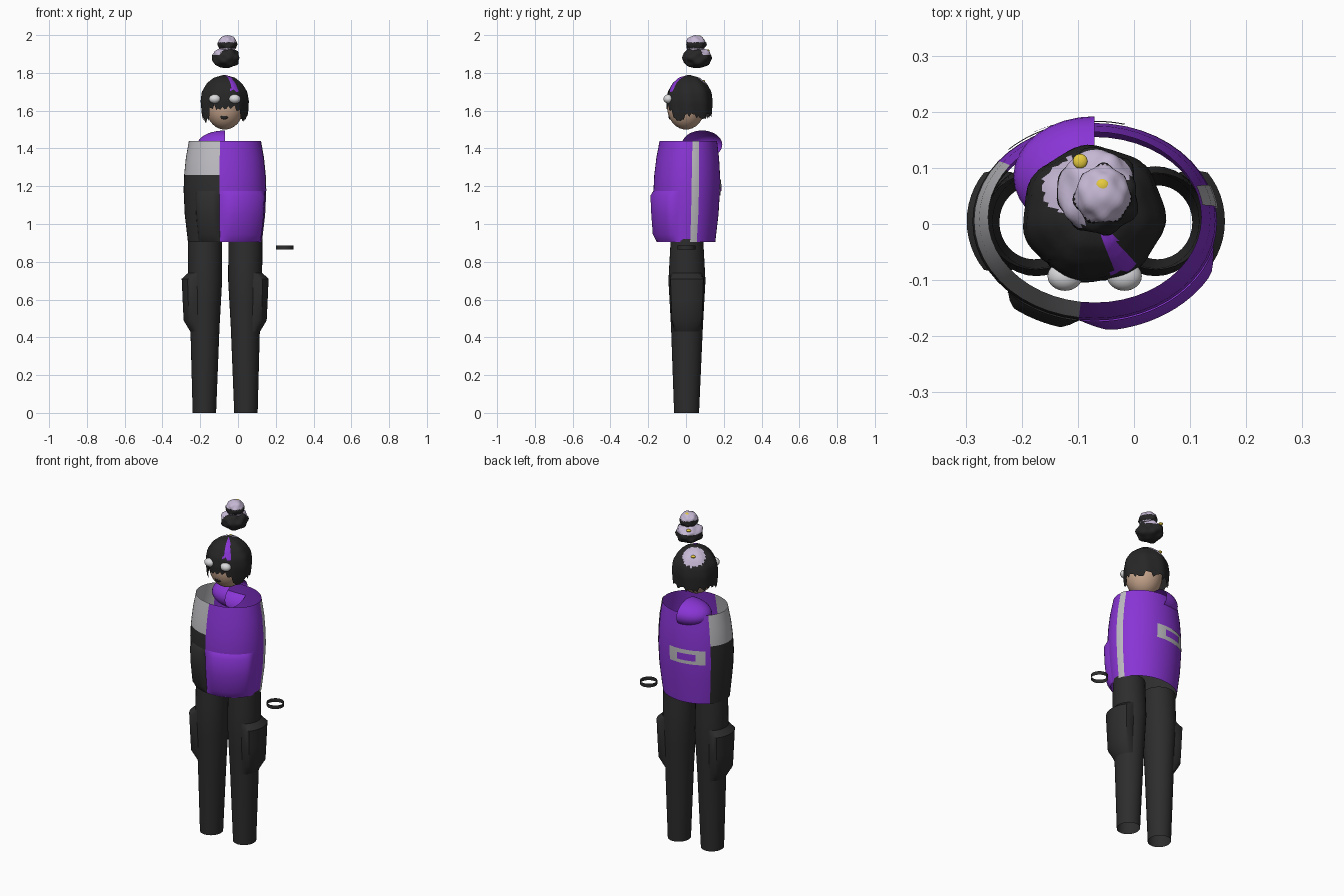
import bpy, bmesh, math, random
from mathutils import Vector

random.seed(4)
if "Cube" in bpy.data.objects:
    bpy.data.objects.remove(bpy.data.objects["Cube"])

AXIS = -0.068  # body centre line in x


def material(name, *rgb):
    m = bpy.data.materials.new(name)
    m.use_nodes = True
    m.diffuse_color = (*rgb, 1)
    m.node_tree.nodes["Principled BSDF"].inputs["Base Color"].default_value = (*rgb, 1)
    return m


PURPLE = material("purple cloth", 0.25, 0.035, 0.66)
BLACK = material("black cloth", 0.026, 0.026, 0.026)
GREY = material("light grey cloth", 0.52, 0.51, 0.54)
HAIR = material("black hair", 0.02, 0.02, 0.021)
LAVENDER = material("lavender petal", 0.56, 0.48, 0.66)
YELLOW = material("yellow", 0.8, 0.6, 0.05)
SKIN = material("skin", 0.56, 0.37, 0.26)
WHITE = material("white", 0.7, 0.7, 0.72)


def finish(name, bm, mats, rule=None):
    """Turn a bmesh into an object; rule(face centre) picks the material."""
    bmesh.ops.recalc_face_normals(bm, faces=bm.faces)
    if rule:
        for f in bm.faces:
            f.material_index = rule(f.calc_center_median())
    mesh = bpy.data.meshes.new(name)
    bm.to_mesh(mesh)
    bm.free()
    for m in mats:
        mesh.materials.append(m)
    ob = bpy.data.objects.new(name, mesh)
    bpy.context.collection.objects.link(ob)
    bpy.ops.object.select_all(action="DESELECT")
    ob.select_set(True)
    bpy.context.view_layer.objects.active = ob
    bpy.ops.object.shade_smooth_by_angle(angle=math.radians(40))
    return ob


def section(rows, z):
    """Interpolate the ellipse (cx, cy, rx, ry) of a profile at height z."""
    for lo, hi in zip(rows, rows[1:]):
        if z <= hi[0]:
            break
    t = (z - lo[0]) / (hi[0] - lo[0])
    return [a + (b - a) * t for a, b in zip(lo[1:], hi[1:])]


def sheet(name, grid, mats, closed=False, rule=None):
    """Skin a grid of points, one list for each ring."""
    bm = bmesh.new()
    rings = [[bm.verts.new(p) for p in ring] for ring in grid]
    for lo, hi in zip(rings, rings[1:]):
        n = len(lo)
        for i in range(n if closed else n - 1):
            j = (i + 1) % n
            bm.faces.new((lo[i], lo[j], hi[j], hi[i]))
    return finish(name, bm, mats, rule)


def shell(name, rows, zs, mats, a0=0, a1=360, seg=48, lift=0, puff=0, rule=None, flip=False):
    """Elliptical tube, or a raised patch of one between two angles."""
    closed = a1 - a0 == 360
    grid = []
    for k, z in enumerate(zs):
        cx, cy, rx, ry = section(rows, z)
        ring = []
        for i in range(seg if closed else seg + 1):
            t = i / seg
            a = math.radians(a0 + (a1 - a0) * t)
            swell = puff * min(1, 6 * t, 6 * (1 - t)) if 0 < k < len(zs) - 1 else 0
            x = cx + (rx + lift + swell) * math.cos(a)
            y = cy + (ry + lift + swell) * math.sin(a)
            ring.append((2 * AXIS - x if flip else x, y, z))
        grid.append(ring)
    return sheet(name, grid, mats, closed, rule)


def ball(name, centre, radii, mats, rule=None, lump=0, keep=None):
    bm = bmesh.new()
    if lump:
        bmesh.ops.create_icosphere(bm, subdivisions=4, radius=1)
    else:
        bmesh.ops.create_uvsphere(bm, u_segments=32, v_segments=18, radius=1)
    phase = random.random() * 6
    for v in bm.verts:
        n = v.co.copy()
        s = 1 + lump * math.sin(6 * n.x + phase) * math.cos(5 * n.y + phase) * math.cos(5 * n.z)
        v.co = Vector([c + r * q * s for c, r, q in zip(centre, radii, n)])
    if keep:
        drop = [f for f in bm.faces if not keep(f.calc_center_median())]
        bmesh.ops.delete(bm, geom=drop, context="FACES")
    return finish(name, bm, mats, rule)


# Jacket body: open barrel, mostly purple with a black and grey right front
torso = [
    (0.905, -0.07, 0.0, 0.195, 0.155),
    (1.05, -0.07, 0.003, 0.212, 0.169),
    (1.18, -0.07, 0.004, 0.218, 0.176),
    (1.26, -0.07, 0.006, 0.215, 0.174),
    (1.35, -0.07, 0.009, 0.206, 0.166),
    (1.44, -0.07, 0.012, 0.19, 0.152),
]


def jacket_colour(c):
    if c.x < -0.1 and c.y < 0.108:
        return 2 if c.z > 1.26 else 1
    return 0


jacket_mats = [PURPLE, BLACK, GREY]
shell("jacket", torso, [r[0] for r in torso], jacket_mats, rule=jacket_colour)
pouch_heights = [0.91, 0.945, 1.05, 1.15, 1.175]
shell("pouch_right", torso, pouch_heights, [BLACK], 225, 262.5, 10, 0.002, 0.018)
shell("pouch_left", torso, pouch_heights, [PURPLE], 262.5, 345, 20, 0.002, 0.018)
shell("side_stripe", torso, [r[0] for r in torso], [GREY], 8, 21, 4, 0.004)

# Framed patch across the back
shell("back_patch", torso, [1.15, 1.19, 1.235], [GREY], 76, 134, 16, 0.004)
shell("back_patch_centre", torso, [1.172, 1.19, 1.212], [PURPLE], 90, 119, 10, 0.007)

# Hood: half of a hollow flattened dome
ball("hood", (-0.07, 0.085, 1.42), (0.145, 0.107, 0.075), [PURPLE], keep=lambda c: c.x < -0.07)

# Trouser legs with cargo pockets
leg = [
    (0.0, -0.178, 0.003, 0.062, 0.066),
    (0.45, -0.175, 0.005, 0.077, 0.084),
    (0.7, -0.174, 0.005, 0.09, 0.098),
    (0.92, -0.175, 0.005, 0.09, 0.086),
]
for side, flip in (("right", False), ("left", True)):
    shell(side + "_leg", leg, [0, 0.2, 0.45, 0.58, 0.7, 0.8, 0.92], [BLACK], seg=32, flip=flip)
    shell(side + "_cargo_pocket", leg, [0.43, 0.49, 0.6, 0.71, 0.74], [BLACK],
          118, 242, 18, 0.001, 0.033, flip=flip)

# Bracelet floating beside the hip
band = [(0.864, 0.247, 0.002, 0.047, 0.047), (0.886, 0.247, 0.002, 0.047, 0.047)]
shell("bracelet", band, [0.864, 0.886], [BLACK], seg=32)

# Head and face
ball("head", (-0.07, 0.0, 1.62), (0.1, 0.1, 0.12), [SKIN])
for side, x in (("right", -0.123), ("left", -0.017)):
    ball(side + "_eye", (x, -0.093, 1.662), (0.031, 0.026, 0.024), [WHITE])
ball("mouth", (-0.073, -0.086, 1.566), (0.02, 0.006, 0.012), [HAIR])

# Hair: cap with a ragged lower edge, short over the face
cap = [
    (1.52, -0.072, 0.017, 0.112, 0.108),
    (1.58, -0.072, 0.017, 0.122, 0.118),
    (1.65, -0.072, 0.017, 0.127, 0.122),
    (1.7, -0.072, 0.017, 0.119, 0.115),
    (1.745, -0.072, 0.017, 0.092, 0.09),
    (1.775, -0.072, 0.015, 0.055, 0.055),
    (1.79, -0.072, 0.015, 0.001, 0.001),
]
COLS, ROWS = 72, 20
columns = []
for i in range(COLS):
    a = math.tau * i / COLS
    from_front = abs((math.degrees(a) - 270 + 180) % 360 - 180)
    hem = 1.615 if from_front < 42 else 1.555 if from_front < 75 else 1.57
    hem += random.uniform(-0.018, 0.018)
    column = []
    for k in range(ROWS + 1):
        z = hem + (1.79 - hem) * math.sin(k / ROWS * math.pi / 2)
        cx, cy, rx, ry = section(cap, z)
        wave = 1 + 0.025 * math.sin(7 * a + 9 * z)
        column.append((cx + rx * wave * math.cos(a), cy + ry * wave * math.sin(a), z))
    columns.append(column)


def hair_colour(c):
    if (c - Vector((-0.105, 0.075, 1.75))).length < 0.062:
        return 1
    angle = math.degrees(math.atan2(c.y - 0.017, c.x + 0.072))
    return 2 if -72 < angle < -48 and c.z > 1.705 else 0


sheet("hair", list(zip(*columns)), [HAIR, LAVENDER, PURPLE], True, hair_colour)

# Floating bun topped with petals
ball("bun", (-0.066, 0.058, 1.88), (0.073, 0.077, 0.055), [HAIR, LAVENDER], lump=0.12,
     rule=lambda c: int(c.z > 1.895 and c.x - c.y < -0.09))
ball("bun_petals", (-0.056, 0.053, 1.952), (0.05, 0.052, 0.047), [HAIR, LAVENDER], lump=0.1,
     rule=lambda c: int(c.z > 1.962 or c.z < 1.93))

# Yellow flower centres
for i, spot in enumerate([(-0.056, 0.068, 1.991), (-0.096, 0.112, 1.918), (-0.11, 0.088, 1.756)]):
    ball("flower_centre_%d" % i, spot, (0.013, 0.013, 0.007), [YELLOW])
